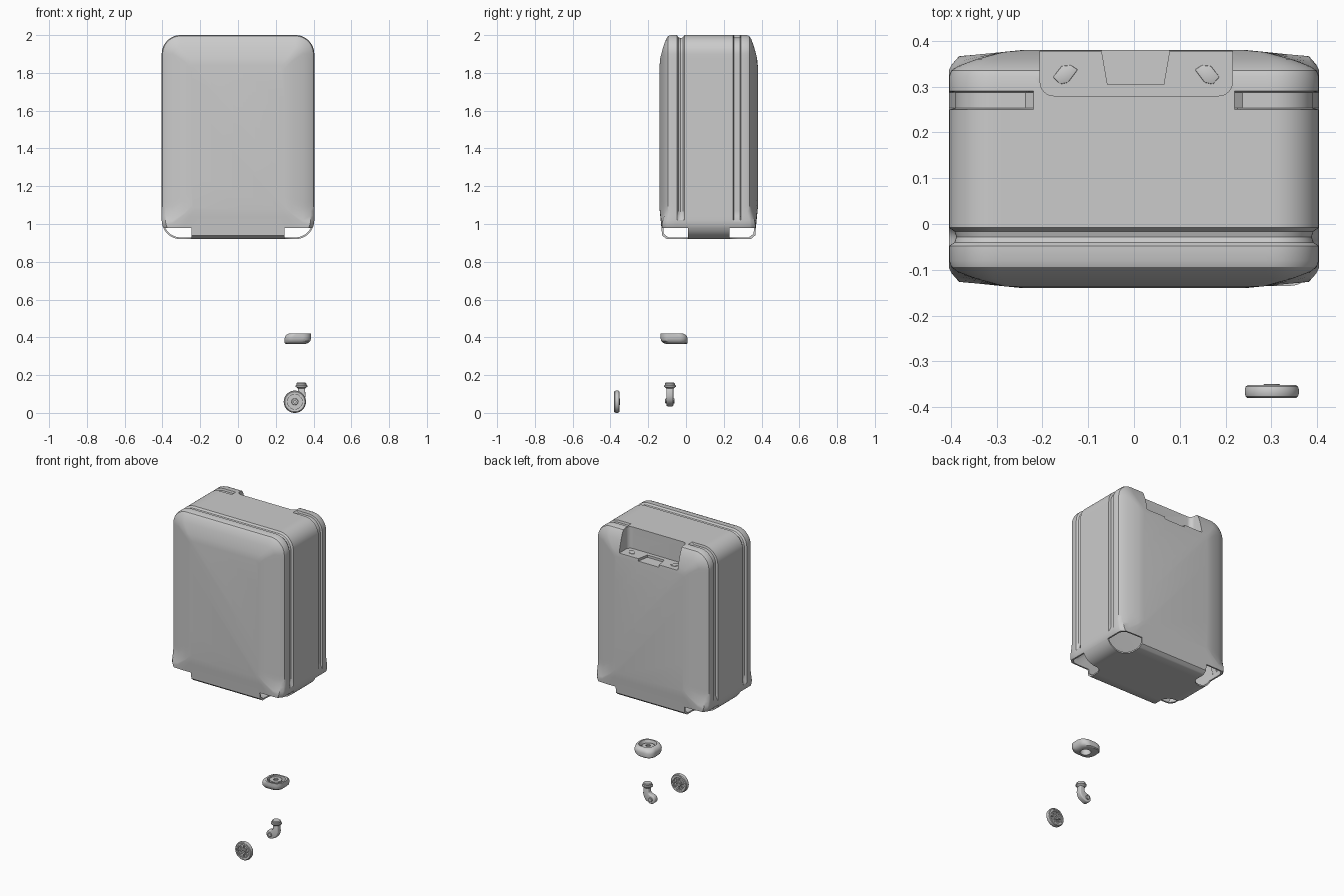
import bpy, bmesh
from math import sin, cos, pi, radians
from mathutils import Vector

if "Cube" in bpy.data.objects:
    bpy.data.objects.remove(bpy.data.objects["Cube"])


def rrect(x0, x1, y0, y1, r, n=8, m=1):
    """Rounded rectangle, n segments per corner, m per straight side."""
    arcs = []
    for k, (cx, cy) in enumerate([(x1 - r, y1 - r), (x0 + r, y1 - r),
                                  (x0 + r, y0 + r), (x1 - r, y0 + r)]):
        arcs.append([Vector((cx + r * cos(pi / 2 * (k + i / n)),
                             cy + r * sin(pi / 2 * (k + i / n)))) for i in range(n + 1)])
    pts = []
    for k in range(4):
        pts += arcs[k]
        a, b = arcs[k][-1], arcs[(k + 1) % 4][0]
        pts += [a.lerp(b, i / m) for i in range(1, m)]
    return pts


def loft(name, rings, closed=False):
    bm = bmesh.new()
    vs = [[bm.verts.new(p) for p in ring] for ring in rings]
    n = len(vs[0])
    pairs = list(zip(vs, vs[1:])) + ([(vs[-1], vs[0])] if closed else [])
    for a, b in pairs:
        for i in range(n):
            j = (i + 1) % n
            bm.faces.new((a[i], a[j], b[j], b[i]))
    if not closed:
        bm.faces.new(vs[0])
        bm.faces.new(vs[-1])
    bmesh.ops.recalc_face_normals(bm, faces=bm.faces)
    me = bpy.data.meshes.new(name)
    bm.to_mesh(me)
    bm.free()
    ob = bpy.data.objects.new(name, me)
    bpy.context.collection.objects.link(ob)
    return ob


def prism(name, pts, lo, hi, axis='Z'):
    if axis == 'Z':
        return loft(name, [[(p[0], p[1], h) for p in pts] for h in (lo, hi)])
    return loft(name, [[(p[0], h, p[1]) for p in pts] for h in (lo, hi)])


def lathe(name, prof, c, axis='Z', n=40, closed=False):
    """Revolve (radius, height) pairs about an axis through c."""
    rings = []
    for r, h in prof:
        ring = []
        for i in range(n):
            u, v = r * cos(2 * pi * i / n), r * sin(2 * pi * i / n)
            ring.append((c[0] + u, c[1] + v, c[2] + h) if axis == 'Z'
                        else (c[0] + u, c[1] + h, c[2] + v))
        rings.append(ring)
    return loft(name, rings, closed)


def apply_mod(ob, kind, **props):
    mod = ob.modifiers.new(kind, kind)
    for k, v in props.items():
        setattr(mod, k, v)
    bpy.context.view_layer.objects.active = ob
    bpy.ops.object.modifier_apply(modifier=mod.name)


def cut(ob, cutter):
    apply_mod(ob, 'BOOLEAN', operation='DIFFERENCE', solver='EXACT', object=cutter)
    bpy.data.objects.remove(cutter)


# suitcase body: rounded outlines lofted front to back as (inset, y, mask)
PROFILE = [(.16, -.14, ''), (.12, -.136, ''), (.06, -.12, ''), (.02, -.105, ''), (.005, -.094, ''),
           (0, -.08, ''), (0, -.048, ''), (.012, -.04, 'groove'), (.016, -.028, 'groove'),
           (.012, -.016, 'groove'), (0, -.008, ''), (0, .25, ''), (.013, .253, 'slot'),
           (.013, .287, 'slot'), (0, .29, ''), (0, .322, ''), (.005, .335, ''), (.02, .345, ''),
           (.06, .36, ''), (.12, .376, ''), (.16, .38, '')]


def body(name, off=0.0):
    def outline(d):
        d += off
        return rrect(-.404 + d, .404 - d, .92 + d, 2 - d, max(.1 - d, .02), 12, 36)
    base, rings = outline(0), []
    for d, y, mask in PROFILE:
        ring = []
        for p0, p in zip(base, outline(d)):
            yy = y
            if mask:
                off_top = abs(p0.x) > .225 or p0.y < 1.5
                if p0.y < 1.02 or (mask == 'slot' and not off_top):
                    p = p0
            elif y < -.07 or y > .3:
                # the wall fills out towards the wheel corners
                t = min(max((1.09 - p0.y) / .1, 0), 1)
                w = t * t * (3 - 2 * t)
                full = .25 - .03 * max(1 - d / .03, 0) ** 2
                if d >= .12:
                    full = abs(y - .12)
                s = -1 if y < 0 else 1
                yy = y + w * (.12 + s * full - y) - s * off
            ring.append((p.x, yy, p.y))
        rings.append(ring)
    return loft(name, rings)


shell = body('suitcase_shell')
cavity = body('cavity', .009)

# handle recess at the top of the back, with a grip hollow in its floor
cut(cavity, prism('cutter', rrect(-.215, .225, .27, .7, .035), 1.83, 2.4))
cut(shell, prism('cutter', rrect(-.205, .215, .28, .7, .03), 1.86, 2.4))
cut(shell, prism('cutter', [(-.058, .305), (.065, .305), (.085, .42), (-.078, .42)], 1.845, 1.9))
cut(shell, cavity)

# wheel openings in the four bottom corners
for sx in (-1, 1):
    for sy in (-1, 1):
        pts = rrect(.247, .7, .11, .7, .06)
        cut(shell, prism('cutter', [(sx * p.x, .12 + sy * p.y) for p in pts], .7, .98))

# handle sockets on the recess floor
for side, cx in (('left', -.15), ('right', .16)):
    s = -1 if cx < 0 else 1
    hexa = [(-.027, .012), (-.012, .022), (.008, .02), (.027, -.004), (.012, -.02), (-.006, -.016)]
    ob = prism(side + '_handle_socket', [(cx + s * x, .325 + y) for x, y in hexa], 1.855, 1.864)
    apply_mod(ob, 'BEVEL', width=.002, segments=2)

# wheel housing: corner cup with rounded edges as (z, outer inset, inner inset)
layers = [(.365, .03, .004), (.37, .014, 0), (.38, .004, 0), (.395, 0, 0), (.405, 0, .003),
          (.414, 0, .01), (.42, 0, .022), (.42, .009, .03), (.386, .018, .03)]
housing = loft('wheel_housing', [[(p.x, p.y, z) for p in
               rrect(.247 + b, .387 - a, -.135 + a, .008 - b, .045)] for z, a, b in layers])
C = (.318, -.066)
cut(housing, lathe('cutter', [(.032, .3), (.032, .5)], (*C, 0)))
lathe('housing_socket', [(.032, .367), (.037, .367), (.037, .412), (.015, .412),
                         (.015, .405), (.032, .405)], (*C, 0), closed=True)
for i in range(6):
    a = pi / 3 * i + .3
    d, q = Vector((cos(a), sin(a))), Vector((-sin(a), cos(a))) * .002
    c = Vector(C)
    prism('housing_rib_%d' % (i + 1), [c + d * .036 + q, c + d * .05 + q,
                                       c + d * .05 - q, c + d * .036 - q], .38, .405)

# caster: stem with flange, swing arm and axle
S = (.336, -.085, 0)
lathe('caster_stem', [(.018, .085), (.018, .128), (.024, .134), (.032, .138), (.032, .145),
                      (.026, .148), (.026, .156), (.022, .16)], S)
lobe = [(.302 + .028 * cos(radians(a)), .063 + .028 * sin(radians(a)))
        for a in range(-60, -271, -15)]
arm = prism('caster_arm', [(.32, .132), (.354, .132), (.358, .09), (.352, .068), (.338, .05)]
            + lobe + [(.314, .095), (.32, .105)], -.103, -.067, 'Y')
apply_mod(arm, 'BEVEL', width=.006, segments=3, limit_method='ANGLE', angle_limit=radians(40))
lathe('caster_axle', [(.011, -.11), (.013, -.108), (.013, -.062), (.011, -.06)],
      (.302, 0, .063), 'Y')

# wheel: tyre, rim, web, hub and spokes
W = (.301, -.366, .059)
lathe('tyre', [(.046, -.013), (.053, -.014), (.057, -.011), (.059, -.005), (.059, .005),
               (.057, .011), (.053, .014), (.046, .013)], W, 'Y', 56, True)
lathe('wheel_rim', [(.039, -.011), (.047, -.011), (.047, .011), (.039, .011)], W, 'Y', 56, True)
lathe('wheel_web', [(.04, -.002), (.04, .002)], W, 'Y')
lathe('wheel_hub', [(.007, -.013), (.016, -.013), (.018, -.011), (.018, .015),
                    (.016, .017), (.007, .017)], W, 'Y', 40, True)
for i in range(8):
    a = pi / 4 * i
    d, q, c = Vector((cos(a), sin(a))), Vector((-sin(a), cos(a))) * .0035, Vector((W[0], W[2]))
    prism('wheel_spoke_%d' % (i + 1), [c + d * .016 + q, c + d * .041 + q,
                                       c + d * .041 - q, c + d * .016 - q], -.375, -.357, 'Y')

# smooth shading on all parts
for ob in bpy.data.objects:
    ob.select_set(True)
bpy.ops.object.shade_smooth_by_angle(angle=radians(32))
